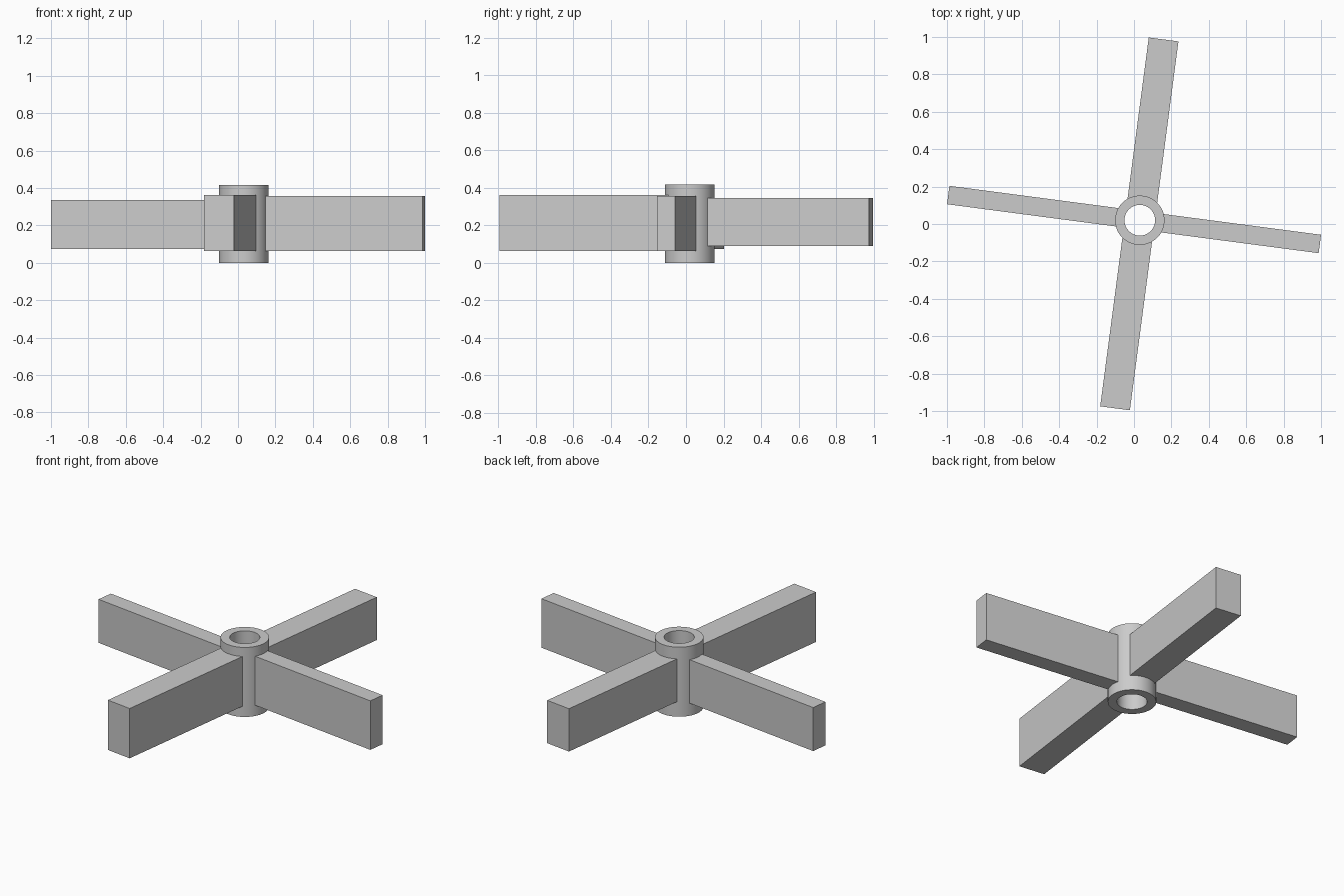
import bpy, bmesh, math
from mathutils import Matrix, Vector

if "Cube" in bpy.data.objects:
    bpy.data.objects.remove(bpy.data.objects["Cube"])

HUB = Vector((0.031, 0.02, 0))
TILT = math.radians(-7.5)
R_OUT, R_IN, HEIGHT, SIDES = 0.132, 0.082, 0.417, 64


def to_object(bm, name):
    bmesh.ops.recalc_face_normals(bm, faces=bm.faces)
    mesh = bpy.data.meshes.new(name)
    bm.to_mesh(mesh)
    bm.free()
    obj = bpy.data.objects.new(name, mesh)
    bpy.context.collection.objects.link(obj)
    return obj


# Hub: a tube with an open bore, spun from its wall section
bm = bmesh.new()
section = [(R_IN, 0), (R_OUT, 0), (R_OUT, HEIGHT), (R_IN, HEIGHT)]
rings = []
for i in range(SIDES):
    a = math.tau * i / SIDES
    rings.append([bm.verts.new((r * math.cos(a), r * math.sin(a), z)) for r, z in section])
for i in range(SIDES):
    p, q = rings[i], rings[(i + 1) % SIDES]
    for j in range(4):
        k = (j + 1) % 4
        bm.faces.new((p[j], q[j], q[k], p[k]))
hub = to_object(bm, "hub_tube")
hub.location = HUB
bpy.context.view_layer.objects.active = hub
hub.select_set(True)
bpy.ops.object.shade_smooth_by_angle(angle=math.radians(30))


# Arm: a box running outward from inside the hub wall
def arm(name, quarter, length, width, z0, z1, start=0.095):
    bm = bmesh.new()
    bmesh.ops.create_cube(bm, size=1)
    bmesh.ops.scale(bm, vec=(length - start, width, z1 - z0), verts=bm.verts)
    bmesh.ops.translate(bm, vec=((length + start) / 2, 0, (z0 + z1) / 2), verts=bm.verts)
    obj = to_object(bm, name)
    obj.matrix_world = Matrix.Translation(HUB) @ Matrix.Rotation(TILT + quarter * math.pi / 2, 4, 'Z')


# Four arms with slightly different lengths and heights
arm("right_arm", 0, 0.971, 0.099, 0.064, 0.358)
arm("back_arm", 1, 0.975, 0.16, 0.090, 0.347)
arm("left_arm", 2, 1.033, 0.099, 0.075, 0.336)
arm("front_arm", 3, 1.014, 0.16, 0.064, 0.363)
